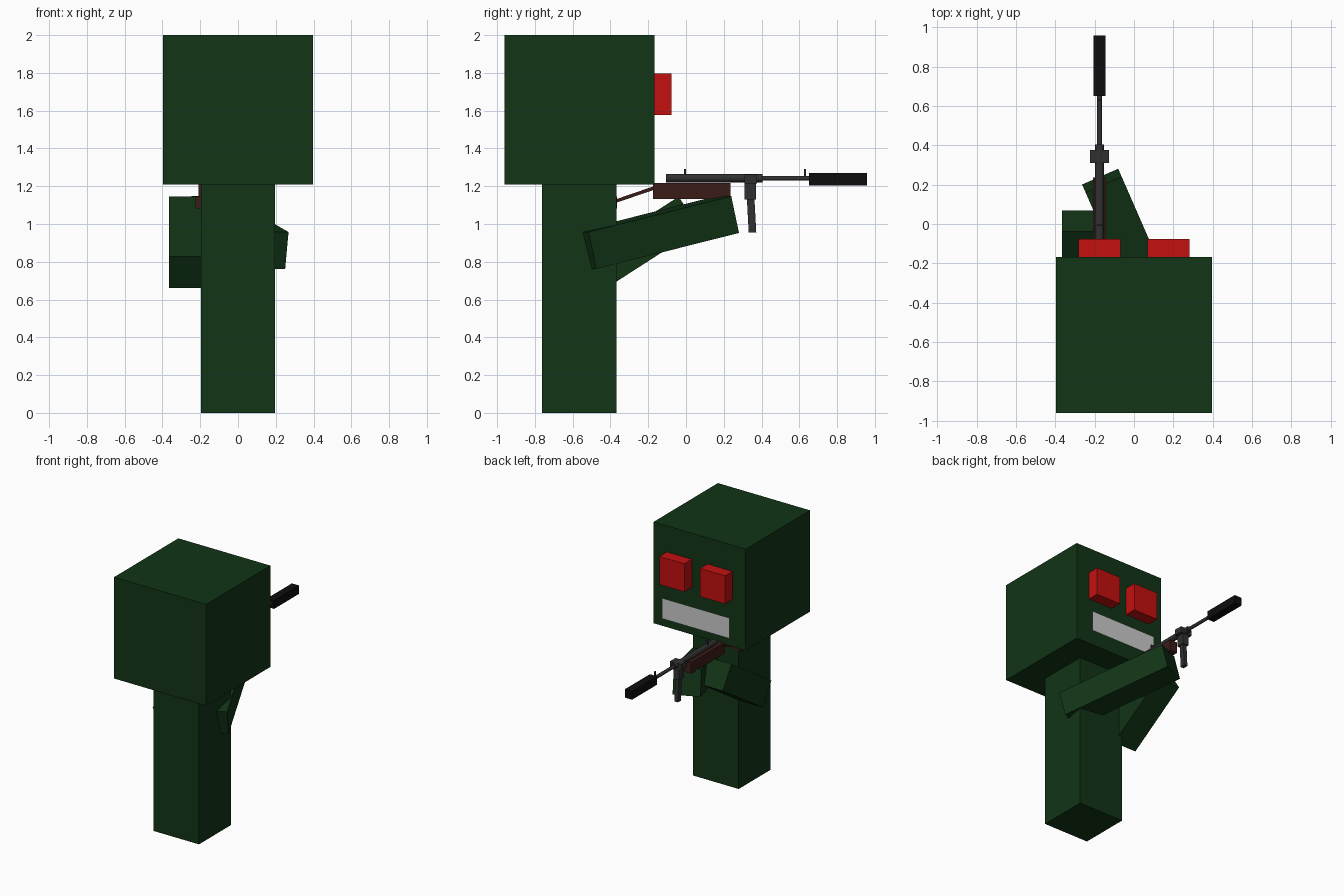
import bpy
from math import pi
from mathutils import Vector, Matrix

if "Cube" in bpy.data.objects:
    bpy.data.objects.remove(bpy.data.objects["Cube"])


def material(name, rgb):
    m = bpy.data.materials.new(name)
    m.diffuse_color = (*rgb, 1)
    m.use_nodes = True
    m.node_tree.nodes["Principled BSDF"].inputs["Base Color"].default_value = m.diffuse_color
    return m


GREEN = material("dark_green", (0.006, 0.035, 0.008))
RED = material("red", (0.55, 0.005, 0.005))
WOOD = material("brown", (0.045, 0.012, 0.009))
METAL = material("gunmetal", (0.03, 0.03, 0.03))
BLACK = material("black", (0.004, 0.004, 0.004))


def finish(name, mat):
    ob = bpy.context.object
    ob.name = name
    if mat:
        ob.data.materials.append(mat)
    return ob


def box(name, x, y, z, mat):
    """Box from its (min, max) range on each axis."""
    bpy.ops.mesh.primitive_cube_add(size=1)
    ob = finish(name, mat)
    size = [b - a for a, b in (x, y, z)]
    mid = [(a + b) / 2 for a, b in (x, y, z)]
    ob.data.transform(Matrix.Translation(mid) @ Matrix.Diagonal((*size, 1)))
    return ob


def beam(name, start, end, width, height, mat):
    """Box running from start to end, its width kept level."""
    a, b = Vector(start), Vector(end)
    d = (b - a).normalized()
    u = d.cross(Vector((0, 0, 1))).normalized()
    v = u.cross(d)
    bpy.ops.mesh.primitive_cube_add(size=1)
    ob = finish(name, mat)
    rot = Matrix((u, d, v)).transposed().to_4x4()
    ob.data.transform(Matrix.Translation((a + b) / 2) @ rot
                      @ Matrix.Diagonal((width, (b - a).length, height, 1)))
    return ob


def tube(name, y0, y1, z, radius, mat):
    """Round bar along y on the gun's centre line."""
    bpy.ops.mesh.primitive_cylinder_add(vertices=12, radius=radius, depth=y1 - y0,
                                        location=(GX, (y0 + y1) / 2, z), rotation=(pi / 2, 0, 0))
    ob = finish(name, mat)
    bpy.ops.object.shade_smooth_by_angle(angle=0.7)
    return ob


def around(half):
    return (GX - half, GX + half)


GX = -0.175  # gun centre line

# Body and head
box("body", (-0.197, 0.197), (-0.762, -0.368), (0, 1.21), GREEN)
box("head", (-0.397, 0.397), (-0.96, -0.168), (1.21, 2.0), GREEN)

# Eyes and the flat mouth floating just off the face
for side, s in (("left", -1), ("right", 1)):
    box(side + "_eye", sorted((s * 0.068, s * 0.283)), (-0.168, -0.077), (1.577, 1.796), RED)
bpy.ops.mesh.primitive_plane_add(size=1)
mouth = finish("mouth", None)
mouth.data.transform(Matrix.Translation((0, -0.12, 1.373)) @ Matrix.Rotation(-pi / 2, 4, 'X')
                     @ Matrix.Diagonal((0.58, 0.16, 1, 1)))

# Arms reaching to the gun
beam("support_arm", (0.167, -0.535, 0.86), (-0.163, 0.22, 1.05), 0.2, 0.2, GREEN)
beam("trigger_arm", (-0.266, -0.475, 0.745), (-0.266, 0.0155, 1.061), 0.2, 0.2, GREEN)

# Gun: tubes along the barrel line
tube("receiver", -0.105, 0.405, 1.243, 0.0225, METAL)
tube("barrel", 0.40, 0.655, 1.242, 0.013, METAL)
box("suppressor", around(0.031), (0.65, 0.958), (1.205, 1.27), BLACK)

# Wooden stock, folding arm and butt plate
box("gun_stock", around(0.033), (-0.175, 0.235), (1.132, 1.218), WOOD)
beam("stock_arm", (GX, -0.39, 1.115), (GX, -0.165, 1.192), 0.03, 0.018, WOOD)
box("butt_plate", around(0.05), (-0.385, -0.364), (1.082, 1.145), WOOD)

# Magazine housing, magazine and sights
box("magazine_housing", around(0.048), (0.31, 0.376), (1.215, 1.262), METAL)
box("magazine_well", around(0.025), (0.31, 0.371), (1.13, 1.24), METAL)
beam("magazine", (GX, 0.352, 0.955), (GX, 0.342, 1.14), 0.03, 0.04, METAL)
box("front_sight", around(0.005), (0.624, 0.636), (1.25, 1.292), METAL)
box("rear_sight", around(0.012), (-0.01, 0.0), (1.255, 1.29), METAL)
